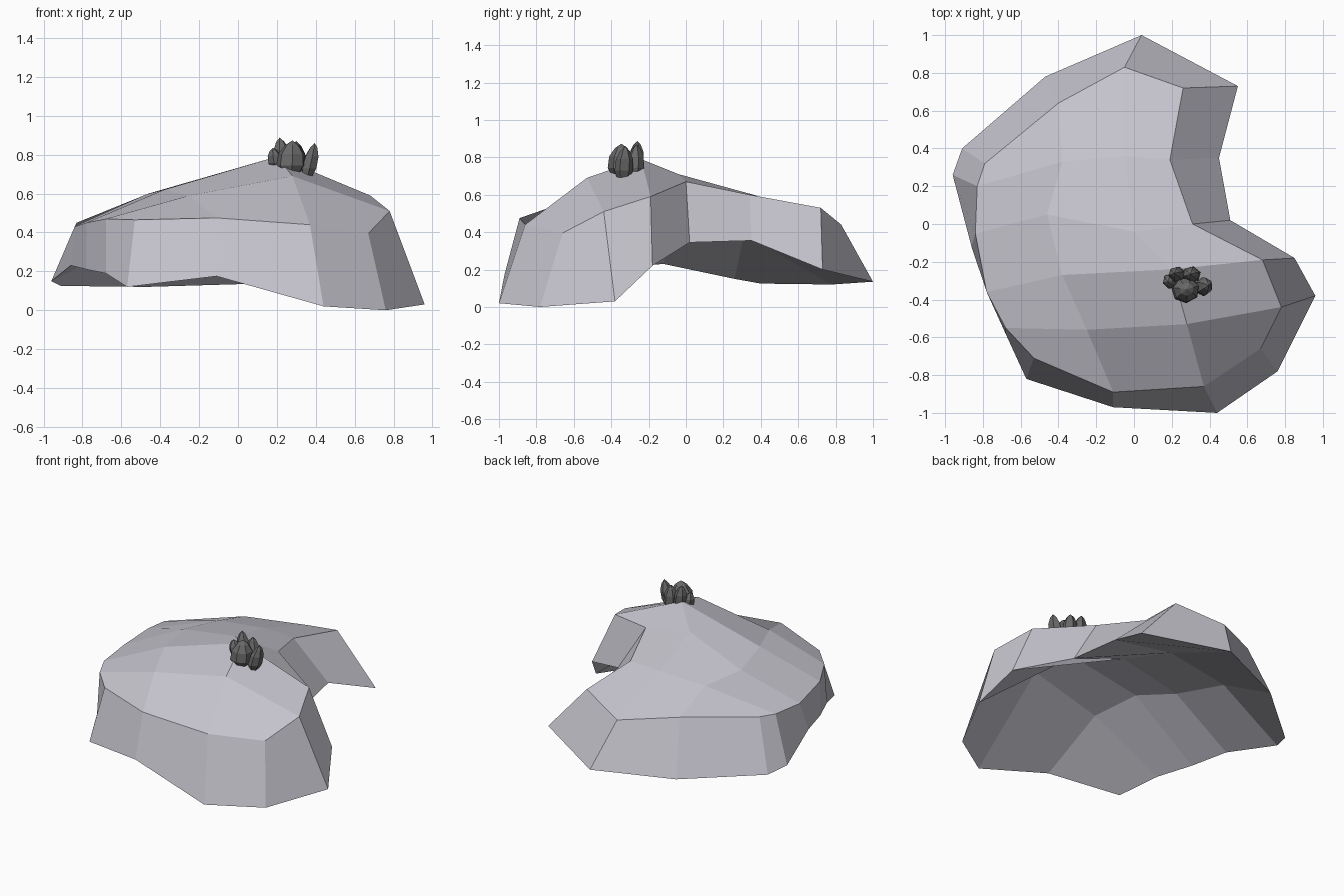
import bpy, bmesh, math
from mathutils import Vector

if "Cube" in bpy.data.objects:
    bpy.data.objects.remove(bpy.data.objects["Cube"])

# Shell top: 6 rows (back to front) of 4 points (left to right)
ROWS = [
    [(-.79, .32, .465), (-.40, .64, .48), (-.05, .83, .44), (.26, .72, .53)],
    [(-.83, .20, .45), (-.38, .33, .575), (-.05, .36, .60), (.19, .34, .60)],
    [(-.84, -.05, .43), (-.46, .05, .60), (0, -.04, .71), (.31, 0, .67)],
    [(-.78, -.36, .45), (-.38, -.27, .62), (.20, -.24, .79), (.68, -.19, .59)],
    [(-.68, -.55, .47), (-.25, -.56, .59), (.28, -.53, .69), (.78, -.44, .51)],
    [(-.53, -.71, .465), (-.11, -.89, .475), (.37, -.86, .44), (.67, -.66, .395)],
]
# Lower rim, clockwise from back left
RIM = [(-.91, .40, .125), (-.47, .78, .12), (.04, 1, .135), (.55, .73, .20),
       (.45, .35, .355), (.51, .02, .345), (.85, -.18, .22), (.96, -.38, .03),
       (.76, -.78, 0), (.44, -1, .02), (-.11, -.97, .175), (-.57, -.82, .12),
       (-.68, -.58, .19), (-.78, -.36, .21), (-.86, -.12, .23), (-.96, .26, .15)]
# Inner points of the hollow underside, rows 1 to 4
UNDER = [[(-.48, .31, .39), (-.02, .34, .44)], [(-.40, -.06, .46), (.06, -.03, .53)],
         [(-.25, -.28, .49), (.30, -.24, .55)], [(-.14, -.55, .42), (.40, -.49, .51)]]
# Perimeter of a 6 x 4 lattice, clockwise
LOOP = ([(0, c) for c in range(4)] + [(r, 3) for r in range(1, 6)]
        + [(5, c) for c in (2, 1, 0)] + [(r, 0) for r in (4, 3, 2, 1)])


def finish(bm, name, color):
    bmesh.ops.recalc_face_normals(bm, faces=bm.faces)
    me = bpy.data.meshes.new(name)
    bm.to_mesh(me)
    bm.free()
    bpy.context.collection.objects.link(bpy.data.objects.new(name, me))
    mat = bpy.data.materials.new(name + "_color")
    mat.diffuse_color = color
    mat.use_nodes = True
    mat.node_tree.nodes["Principled BSDF"].inputs["Base Color"].default_value = mat.diffuse_color
    me.materials.append(mat)


def lattice(bm, g):
    for r in range(5):
        for c in range(3):
            bm.faces.new((g[r, c], g[r + 1, c], g[r + 1, c + 1], g[r, c + 1]))


# Faceted shell: top lattice, side skirt and hollow underside lattice
bm = bmesh.new()
top = {(r, c): bm.verts.new(p) for r, row in enumerate(ROWS) for c, p in enumerate(row)}
low = {k: bm.verts.new(p) for k, p in zip(LOOP, RIM)}
low.update({(r + 1, c + 1): bm.verts.new(p) for r, row in enumerate(UNDER) for c, p in enumerate(row)})
lattice(bm, top)
lattice(bm, low)
for a, b in zip(LOOP, LOOP[1:] + LOOP[:1]):
    bm.faces.new((top[a], top[b], low[b], low[a]))
finish(bm, "shell", (.57, .56, .62, 1))


# Pod: a faceted bud with a pointed tip, standing from base to tip
def pod(name, base, tip, rx, ry, sides=6, turn=0.3):
    base, tip = Vector(base), Vector(tip)
    bm = bmesh.new()
    rings = []
    for t, s in ((0, .65), (.25, 1), (.6, .92), (.86, .5)):
        o = base.lerp(tip, t)
        rings.append([bm.verts.new(o + Vector((rx * s * math.cos(a), ry * s * math.sin(a), 0)))
                      for a in (turn + math.tau * k / sides for k in range(sides))])
    end = bm.verts.new(tip)
    bm.faces.new(rings[0][::-1])
    for k in range(sides):
        n = (k + 1) % sides
        for lo, hi in zip(rings, rings[1:]):
            bm.faces.new((lo[k], lo[n], hi[n], hi[k]))
        bm.faces.new((rings[-1][k], rings[-1][n], end))
    finish(bm, name, (.14, .14, .14, 1))


# Cluster of pods near the peak
pod("pod_front", (.27, -.35, .70), (.28, -.345, .873), .075, .07, 7)
pod("pod_left_tall", (.235, -.27, .73), (.215, -.26, .888), .045, .042)
pod("pod_left_small", (.20, -.30, .73), (.18, -.305, .835), .04, .042)
pod("pod_back", (.305, -.27, .70), (.30, -.265, .87), .05, .045)
pod("pod_right", (.355, -.335, .685), (.395, -.325, .86), .042, .05, 6, 0.6)
